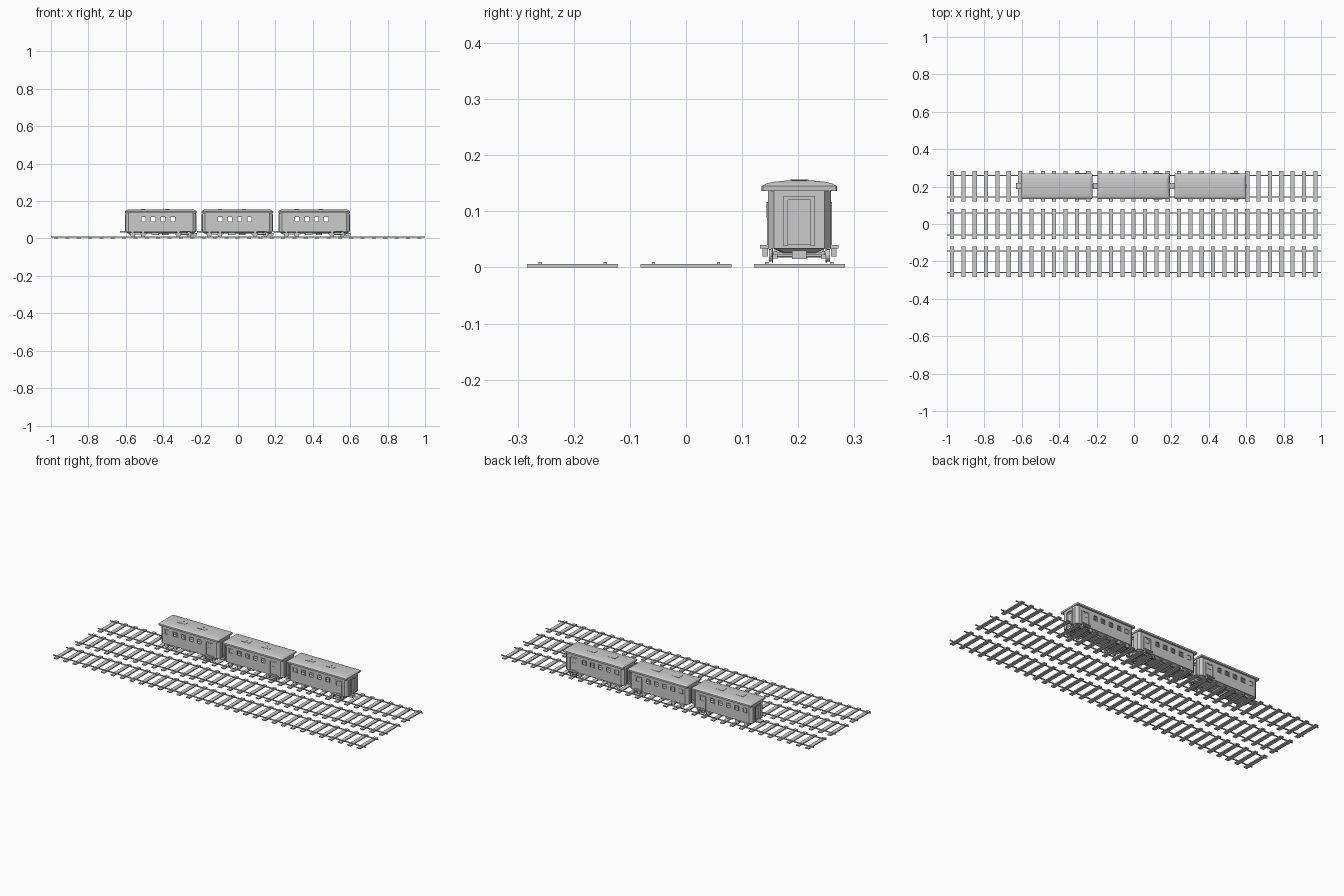
import bpy, bmesh, math
from mathutils import Matrix, Vector

if "Cube" in bpy.data.objects:
    bpy.data.objects.remove(bpy.data.objects["Cube"])


def finish(name, bm, loc=(0, 0, 0)):
    bmesh.ops.recalc_face_normals(bm, faces=bm.faces)
    me = bpy.data.meshes.new(name)
    bm.to_mesh(me)
    bm.free()
    ob = bpy.data.objects.new(name, me)
    ob.location = loc
    bpy.context.collection.objects.link(ob)
    return ob


def add_box(bm, x0, x1, y0, y1, z0, z1):
    m = Matrix.Translation(((x0 + x1) / 2, (y0 + y1) / 2, (z0 + z1) / 2))
    m = m @ Matrix.Diagonal((x1 - x0, y1 - y0, z1 - z0, 1))
    bmesh.ops.create_cube(bm, size=1, matrix=m)


def boxes(name, items, loc=(0, 0, 0)):
    bm = bmesh.new()
    for b in items:
        add_box(bm, *b)
    return finish(name, bm, loc)


def footprint(hx, hy, c, z):
    """Rectangle with chamfered corners at height z."""
    q = [(hx, hy - c), (hx - c * 1.4, hy), (-hx + c * 1.4, hy), (-hx, hy - c)]
    q += [(-x, -y) for x, y in q]
    return [Vector((x, y, z)) for x, y in q]


def loft(name, levels, loc=(0, 0, 0)):
    bm = bmesh.new()
    rings = [[bm.verts.new(p) for p in footprint(*lv)] for lv in levels]
    for a, b in zip(rings, rings[1:]):
        for i in range(8):
            j = (i + 1) % 8
            bm.faces.new((a[i], a[j], b[j], b[i]))
    bm.faces.new(rings[0])
    bm.faces.new(rings[-1])
    return finish(name, bm, loc)


def cut(ob, cutter):
    cutter.hide_render = True
    cutter.hide_viewport = True
    cutter.display_type = 'WIRE'
    mod = ob.modifiers.new(cutter.name, 'BOOLEAN')
    mod.operation = 'DIFFERENCE'
    mod.solver = 'EXACT'
    mod.object = cutter


def frame(x, y, z, hx, hz, w, d):
    """Four bars around an opening in a side wall."""
    ya, yb = y - d, y + d
    return [(x - hx - w, x + hx + w, ya, yb, z + hz, z + hz + w),
            (x - hx - w, x + hx + w, ya, yb, z - hz - w, z - hz),
            (x - hx - w, x - hx, ya, yb, z - hz, z + hz),
            (x + hx, x + hx + w, ya, yb, z - hz, z + hz)]


# Tracks
for cy in (-0.202, 0, 0.202):
    boxes("sleepers", [(x - 0.011, x + 0.011, -0.081, 0.081, 0, 0.006)
                       for x in [-0.973 + 0.0607 * i for i in range(33)]], (0, cy, 0))
    rails = []
    for y in (-0.058, 0.058):
        rails += [(-1, 1, y - 0.003, y + 0.003, 0.0055, 0.0101)]
    boxes("rails", rails, (0, cy, 0))

WINDOWS = [-0.144, -0.092, -0.040, 0.012, 0.064]
DOOR_X, WALL_Y, WIN_Z = 0.130, 0.056, 0.103


def bogie(cx, loc):
    bm = bmesh.new()
    for ax in (-0.028, 0.028):
        # Wheels and axle
        for y, r, d in ((-0.052, 0.011, 0.005), (0.052, 0.011, 0.005),
                        (-0.048, 0.013, 0.002), (0.048, 0.013, 0.002), (0, 0.003, 0.1)):
            m = Matrix.Translation((cx + ax, y, 0.0215)) @ Matrix.Rotation(math.pi / 2, 4, 'X')
            bmesh.ops.create_cone(bm, cap_ends=True, segments=16, radius1=r, radius2=r,
                                  depth=d, matrix=m)
    finish("bogie_wheels", bm, loc)
    # Side frames, bolster and axle boxes
    parts = [(cx - 0.012, cx + 0.012, -0.044, 0.044, 0.024, 0.034)]
    for s in (-0.043, 0.043):
        parts.append((cx - 0.046, cx + 0.046, s - 0.003, s + 0.003, 0.022, 0.029))
        parts += [(cx + a - 0.006, cx + a + 0.006, s - 0.004, s + 0.004, 0.016, 0.026)
                  for a in (-0.028, 0.028)]
    for e in (-0.044, 0.044):
        parts.append((cx + e - 0.003, cx + e + 0.003, -0.044, 0.044, 0.022, 0.028))
    boxes("bogie_frame", parts, loc)


def carriage(cx):
    loc = (cx, 0.202, 0)
    # Hollow body shell with window and door openings
    body = loft("carriage_body", [(0.188, WALL_Y, 0.011, 0.034),
                                  (0.188, WALL_Y, 0.011, 0.138)], loc)
    cut(body, loft("interior_cutter", [(0.183, WALL_Y - 0.004, 0.010, 0.041),
                                       (0.183, WALL_Y - 0.004, 0.010, 0.134)], loc))
    holes = [(x - 0.011, x + 0.011, -0.08, 0.08, WIN_Z - 0.011, WIN_Z + 0.011) for x in WINDOWS]
    holes.append((DOOR_X - 0.022, DOOR_X + 0.022, -0.08, 0.08, 0.042, 0.114))
    holes.append((-0.25, 0.25, -0.020, 0.020, 0.042, 0.120))
    for i, h in enumerate(holes):
        cut(body, boxes("opening_cutter", [h], loc))

    # Window and door trim, doors, steps on both sides
    trim, doors, steps = [], [], []
    for s in (-1, 1):
        y = s * WALL_Y
        for x in WINDOWS:
            trim += frame(x, y, WIN_Z, 0.011, 0.011, 0.003, 0.0025)
        trim += frame(DOOR_X, y, 0.078, 0.022, 0.036, 0.003, 0.002)
        doors.append((DOOR_X - 0.022, DOOR_X + 0.022, y - s * 0.002 - 0.001,
                      y - s * 0.002 + 0.001, 0.042, 0.114))
        doors += frame(DOOR_X, y - s * 0.001, 0.098, 0.011, 0.011, 0.002, 0.0015)
        yo = sorted((s * 0.050, s * 0.070))
        steps.append((DOOR_X - 0.026, DOOR_X + 0.026, *yo, 0.034, 0.040))
        steps.append((DOOR_X - 0.022, DOOR_X + 0.022, *sorted((s * 0.056, s * 0.066)), 0.020, 0.023))
        for e in (-0.022, 0.020):
            steps.append((DOOR_X + e, DOOR_X + e + 0.002, *sorted((s * 0.056, s * 0.066)), 0.020, 0.034))
    boxes("side_trim", trim, loc)
    boxes("side_doors", doors, loc)
    boxes("door_steps", steps, loc)
    # Washroom panes behind the first window
    boxes("washroom_panes", [(WINDOWS[0] - 0.012, WINDOWS[0] + 0.012, y - 0.001, y + 0.001,
                              WIN_Z - 0.012, WIN_Z + 0.012) for y in (-0.053, 0.053)], loc)

    # Gangway surround and recessed end door at each end
    ends = []
    for s in (-1, 1):
        xo = sorted((s * 0.184, s * 0.191))
        ends += [(*xo, -0.028, -0.020, 0.038, 0.127), (*xo, 0.020, 0.028, 0.038, 0.127),
                 (*xo, -0.020, 0.020, 0.120, 0.127)]
        xd = sorted((s * 0.178, s * 0.180))
        ends.append((*xd, -0.024, 0.024, 0.040, 0.123))
        xp = sorted((s * 0.179, s * 0.182))
        ends += [(*xp, -0.016, -0.013, 0.042, 0.116), (*xp, 0.013, 0.016, 0.042, 0.116),
                 (*xp, -0.013, 0.013, 0.113, 0.116)]
    boxes("end_gangways", ends, loc)

    # Domed roof with hatches
    loft("roof", [(0.191, 0.067, 0.002, 0.136), (0.192, 0.067, 0.002, 0.145),
                  (0.186, 0.058, 0.002, 0.150), (0.180, 0.044, 0.002, 0.153),
                  (0.174, 0.022, 0.002, 0.155)], loc)
    hatches = []
    for x in (-0.081, 0.048):
        hatches += [(x - 0.024, x - 0.002, -0.016, 0.016, 0.150, 0.157),
                    (x - 0.002, x + 0.024, -0.014, 0.014, 0.150, 0.156)]
    boxes("roof_hatches", hatches, loc)

    # Tapered underframe, equipment and couplings
    loft("underframe", [(0.176, 0.030, 0.006, 0.026), (0.186, 0.048, 0.008, 0.035)], loc)
    boxes("under_equipment", [(-0.050, -0.010, -0.040, 0.040, 0.018, 0.032),
                              (0.008, 0.042, -0.030, 0.030, 0.018, 0.032)], loc)
    boxes("couplings", [(-0.217, -0.170, -0.016, 0.016, 0.031, 0.039),
                        (0.160, 0.193, -0.013, 0.013, 0.015, 0.030)], loc)
    for bx in (-0.122, 0.122):
        bogie(bx, loc)


# Train of three carriages
for cx in (-0.413, -0.003, 0.408):
    carriage(cx)
